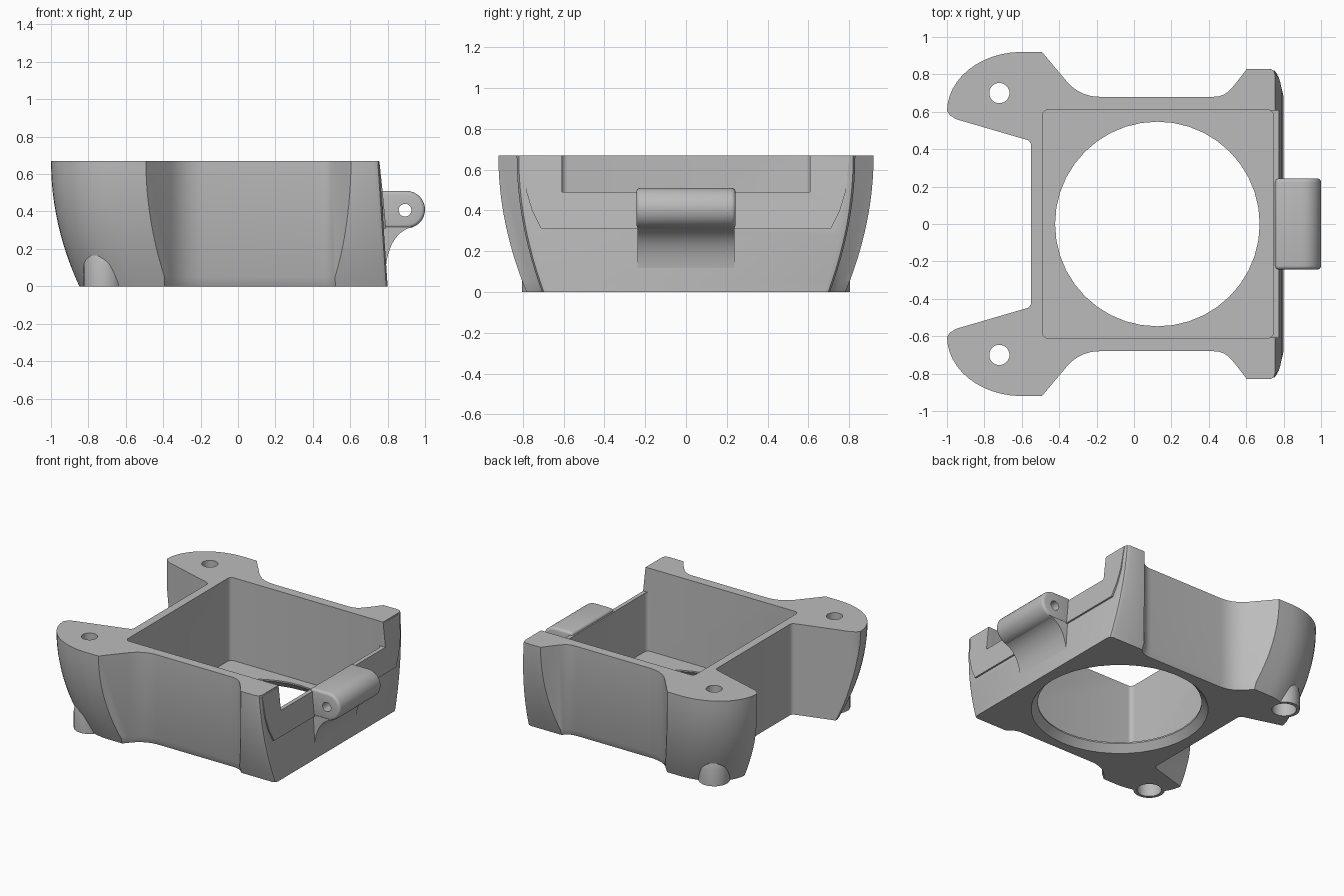
import bpy, bmesh, math
from mathutils import Vector

if "Cube" in bpy.data.objects:
    bpy.data.objects.remove(bpy.data.objects["Cube"])

H = 0.67  # body height

grey = bpy.data.materials.new("plain grey")
grey.use_nodes = True
grey.diffuse_color = (0.5, 0.5, 0.5, 1)
grey.node_tree.nodes["Principled BSDF"].inputs["Base Color"].default_value = (0.5, 0.5, 0.5, 1)


def loft(name, rings):
    """Closed solid through rings of equal point count."""
    bm = bmesh.new()
    loops = [[bm.verts.new(p) for p in ring] for ring in rings]
    n = len(loops[0])
    for a, b in zip(loops, loops[1:]):
        for i in range(n):
            j = (i + 1) % n
            bm.faces.new((a[i], a[j], b[j], b[i]))
    bm.faces.new(loops[0][::-1])
    bm.faces.new(loops[-1])
    bmesh.ops.recalc_face_normals(bm, faces=bm.faces)
    mesh = bpy.data.meshes.new(name)
    bm.to_mesh(mesh)
    bm.free()
    mesh.materials.append(grey)
    ob = bpy.data.objects.new(name, mesh)
    bpy.context.collection.objects.link(ob)
    return ob


def circle(x, y, r, z, n=32):
    return [(x + r * math.cos(math.tau * i / n), y + r * math.sin(math.tau * i / n), z) for i in range(n)]


def at_z(points, z):
    return [(x, y, z) for x, y in points]


def across(name, profile, half):
    """Extrude an xz profile along y."""
    return loft(name, [[(x, y, z) for x, z in profile] for y in (-half, half)])


def mirrored(half):
    return half + [(x, -y) for x, y in reversed(half)]


def bend(a, c, b, n=8):
    a, b, c = Vector(a), Vector(b), Vector(c)
    return [tuple(a * (1 - t) ** 2 + c * 2 * t * (1 - t) + b * t * t) for t in (i / n for i in range(n + 1))]


def use(ob):
    bpy.ops.object.select_all(action='DESELECT')
    ob.select_set(True)
    bpy.context.view_layer.objects.active = ob


def combine(ob, other, operation):
    use(ob)
    mod = ob.modifiers.new("bool", 'BOOLEAN')
    mod.operation, mod.solver, mod.object = operation, 'EXACT', other
    bpy.ops.object.modifier_apply(modifier=mod.name)
    bpy.data.objects.remove(other)


# Curved outer shell, narrowing towards the bottom
def shell_ring(z):
    f = 1 - z / H
    s = 1 - 0.15 * f * f
    xr = 0.755 + 0.045 * f
    half = [(xr, 0.795 * s), (xr - 0.008, 0.82 * s), (xr - 0.03, 0.83 * s), (0.4, 0.83 * s), (-0.2, 0.92 * s)]
    for i in range(13):
        a = math.pi / 2 * i / 12
        half.append(((-0.6 - 0.4 * math.sin(a)) * s, (0.6 + 0.32 * math.cos(a)) * s))
    return at_z(mirrored(half), z)


body = loft("body", [shell_ring(H * i / 12) for i in range(13)])

# Plan outline with scalloped sides and a gap between the ears
side = [(0.75, 1.0)] + bend((0.6, 0.825), (0.53, 0.73), (0.5, 0.705), 3) \
    + bend((0.49, 0.698), (0.465, 0.68), (0.42, 0.68), 5) \
    + bend((-0.18, 0.68), (-0.29, 0.68), (-0.36, 0.763)) + [(-0.56, 1.0)]
ear = [(-1.1, 1.0), (-1.1, 0.68), (-1.01, 0.62), (-0.985, 0.582), (-0.95, 0.56)] \
    + bend((-0.58, 0.452), (-0.55, 0.445), (-0.55, 0.42), 4)


def plan_ring(z, inset):
    half = [(1.1, 1.0)] + [(x, y - inset) for x, y in side] + ear
    return at_z(mirrored(half), z)


plan = loft("plan", [plan_ring(-0.01, 0.025), plan_ring(0.05, 0), plan_ring(0.8, 0)])
combine(body, plan, 'INTERSECT')

# Raised panel on the hinge side, fading out at the top
panel_rings = []
for z, x, y in ((0.31, 0.792, 0.71), (0.4, 0.783, 0.755), (0.5, 0.774, 0.785), (H - 0.01, 0.757, 0.8)):
    panel_rings.append(at_z([(0.72, -y), (x, -y), (x, y), (0.72, y)], z))
combine(body, loft("panel", panel_rings), 'UNION')

# Round feet under the ears
for s in (1, -1):
    foot = loft("foot", [circle(-0.72, 0.7 * s, r, z) for z, r in ((0, 0.105), (0.12, 0.105), (0.24, 0.08))])
    combine(body, foot, 'UNION')

# Rounded rectangular pocket and the opening above the thin wall
r = 0.03
half = []
for cx, start in ((0.745 - r, 0), (-0.49 + r, 90)):
    for i in range(5):
        a = math.radians(start + 22.5 * i)
        half.append((cx + r * math.cos(a), 0.61 - r + r * math.sin(a)))
combine(body, loft("pocket", [at_z(mirrored(half), z) for z in (0.06, 0.8)]), 'DIFFERENCE')
combine(body, across("opening", [(0.7, 0.49), (0.9, 0.49), (0.9, 0.8), (0.7, 0.8)], 0.608), 'DIFFERENCE')

# Flared round hole in the floor
hole = [circle(0.125, 0, rad, z, 40) for z, rad in ((-0.01, 0.6), (0.05, 0.547), (0.1, 0.547))]
combine(body, loft("floor_hole", hole), 'DIFFERENCE')

# Stepped screw holes through the ears
for s in (1, -1):
    steps = ((-0.05, 0.082), (0.4, 0.082), (0.401, 0.054), (0.8, 0.054))
    screw = loft("screw_hole", [circle(-0.72, 0.7 * s, rad, z) for z, rad in steps])
    combine(body, screw, 'DIFFERENCE')

# Hinge barrel with softened ends and a pin hole
cx, cz, rad = 0.9, 0.41, 0.1
profile = [(0.755, cz + rad)]
for i in range(17):
    a = math.pi / 2 - math.pi * i / 16
    profile.append((cx + rad * math.cos(a), cz + rad * math.sin(a)))
profile.append((0.755, cz - rad))
barrel = across("hinge_barrel", profile, 0.243)
use(barrel)
bevel = barrel.modifiers.new("bevel", 'BEVEL')
bevel.width, bevel.segments, bevel.angle_limit = 0.02, 4, math.radians(40)
bpy.ops.object.modifier_apply(modifier=bevel.name)
pin = [(cx - 0.007 + 0.034 * math.cos(math.tau * i / 20), cz - 0.003 + 0.034 * math.sin(math.tau * i / 20)) for i in range(20)]
combine(barrel, across("pin_hole", pin, 0.4), 'DIFFERENCE')

# Concave support below the barrel
web = across("hinge_support", bend((0.94, 0.32), (0.81, 0.29), (0.79, 0.1), 12) + [(0.77, 0.1), (0.77, 0.32)], 0.238)

for ob in (body, barrel, web):
    use(ob)
    bpy.ops.object.shade_smooth_by_angle(angle=math.radians(30))
